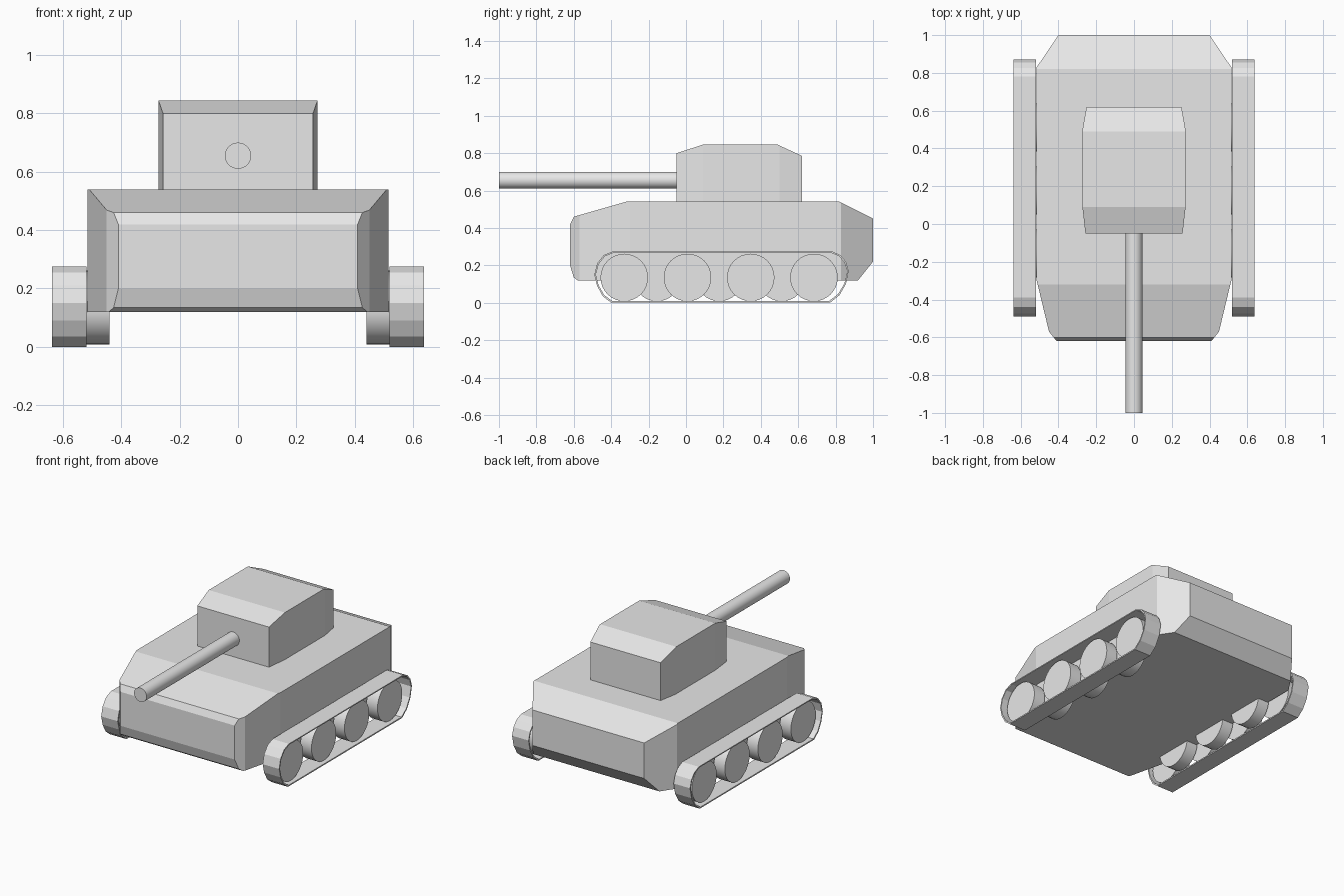
import bpy, bmesh, math
from mathutils import Vector, Matrix

if "Cube" in bpy.data.objects:
    bpy.data.objects.remove(bpy.data.objects["Cube"], do_unlink=True)

grey = bpy.data.materials.new("plain_grey")
grey.use_nodes = True
grey.diffuse_color = (0.8, 0.8, 0.8, 1)
grey.node_tree.nodes["Principled BSDF"].inputs["Base Color"].default_value = (0.8, 0.8, 0.8, 1)


def finish(name, bm, smooth=False):
    bmesh.ops.recalc_face_normals(bm, faces=bm.faces)
    mesh = bpy.data.meshes.new(name)
    bm.to_mesh(mesh)
    bm.free()
    mesh.materials.append(grey)
    obj = bpy.data.objects.new(name, mesh)
    bpy.context.collection.objects.link(obj)
    if smooth:
        bpy.ops.object.select_all(action='DESELECT')
        obj.select_set(True)
        bpy.context.view_layer.objects.active = obj
        bpy.ops.object.shade_smooth_by_angle(angle=math.radians(30))
    return obj


def armoured_block(name, profile, plan):
    """Extrude a (y, z) side profile across x, then trim both sides along the (x, y) plan."""
    bm = bmesh.new()
    face = bm.faces.new([bm.verts.new((-1, y, z)) for y, z in profile])
    ext = bmesh.ops.extrude_face_region(bm, geom=[face])
    moved = [v for v in ext["geom"] if isinstance(v, bmesh.types.BMVert)]
    bmesh.ops.translate(bm, verts=moved, vec=(2, 0, 0))
    bmesh.ops.recalc_face_normals(bm, faces=bm.faces)
    for (x0, y0), (x1, y1) in zip(plan, plan[1:]):
        for side in (1, -1):
            cut = bmesh.ops.bisect_plane(
                bm, geom=bm.verts[:] + bm.edges[:] + bm.faces[:], dist=1e-5,
                plane_co=(side * x0, y0, 0),
                plane_no=Vector((side * (y1 - y0), x0 - x1, 0)).normalized(),
                clear_outer=True)
            rim = [e for e in cut["geom_cut"] if isinstance(e, bmesh.types.BMEdge)]
            bmesh.ops.edgeloop_fill(bm, edges=rim)
    return finish(name, bm)


def cylinder(name, centre, radius, length, axis, sides=32):
    bm = bmesh.new()
    turn = Matrix.Rotation(math.pi / 2, 4, 'Y' if axis == 'x' else 'X')
    bmesh.ops.create_cone(bm, cap_ends=True, segments=sides, radius1=radius, radius2=radius,
                          depth=length, matrix=Matrix.Translation(centre) @ turn)
    return finish(name, bm, smooth=True)


def track_band(name, x0, x1, outline, thickness):
    """Thin closed belt, open at both sides."""
    bm = bmesh.new()
    mid = Vector((sum(p[0] for p in outline), sum(p[1] for p in outline))) / len(outline)
    half_y = max(abs(p[0] - mid.x) for p in outline)
    half_z = max(abs(p[1] - mid.y) for p in outline)
    rings = []
    for y, z in outline:
        iy = mid.x + (y - mid.x) * (1 - thickness / half_y)
        iz = mid.y + (z - mid.y) * (1 - thickness / half_z)
        rings.append([bm.verts.new(c) for c in
                      ((x0, y, z), (x1, y, z), (x1, iy, iz), (x0, iy, iz))])
    for a, b in zip(rings, rings[1:] + rings[:1]):
        for i in range(4):
            j = (i + 1) % 4
            bm.faces.new((a[i], a[j], b[j], b[i]))
    return finish(name, bm)


# Hull and turret
armoured_block("hull",
               [(-.58, .12), (.92, .12), (1, .22), (1, .45), (.82, .54), (-.32, .54),
                (-.6, .46), (-.62, .42), (-.62, .2), (-.6, .135)],
               [(.41, -.62), (.45, -.57), (.515, -.3), (.515, .83), (.4, 1)])
armoured_block("turret",
               [(-.05, .52), (.62, .52), (.62, .785), (.49, .845), (.09, .845), (-.05, .8)],
               [(.257, -.05), (.273, .09), (.273, .5), (.25, .63)])

# Gun
cylinder("gun_barrel", (0, -.5, .655), .045, 1, 'y')

# Running gear
belt = [(-.4, 0), (.77, 0), (.82, .04), (.855, .1), (.87, .17), (.855, .22), (.825, .255),
        (.78, .275), (-.39, .275), (-.44, .255), (-.475, .21), (-.49, .15), (-.475, .09),
        (-.445, .035)]
for side, label in ((1, "left"), (-1, "right")):
    track_band(label + "_track", side * .52, side * .638, belt, .008)
    for i in range(4):
        cylinder(f"{label}_outer_wheel_{i + 1}", (side * .57, -.33 + i * .338, .135),
                 .127, .08, 'x')
    for i in range(3):
        cylinder(f"{label}_inner_wheel_{i + 1}", (side * .48, -.155 + i * .333, .135),
                 .127, .08, 'x')
